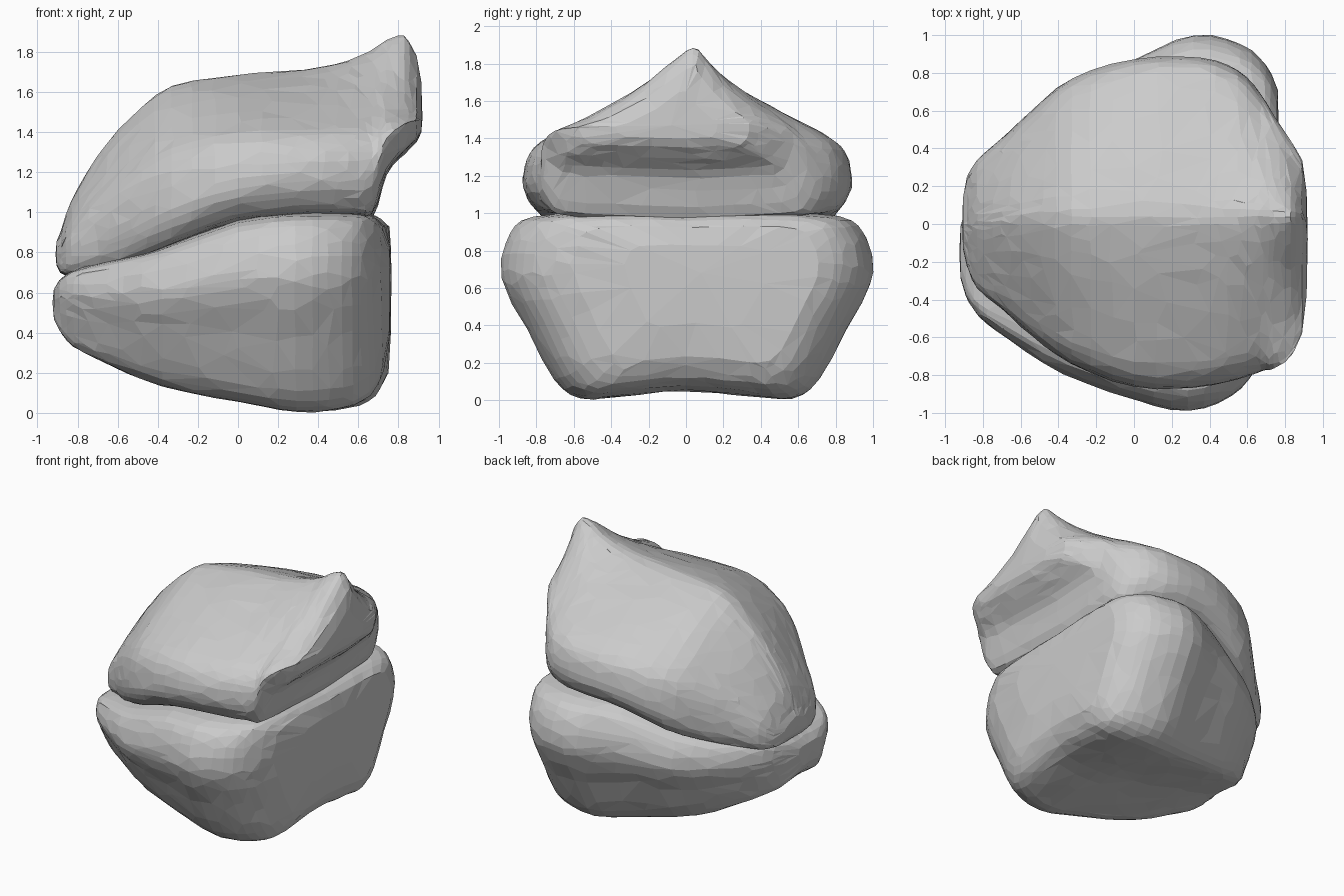
import bpy, bmesh, random
from mathutils import Vector

if "Cube" in bpy.data.objects:
    bpy.data.objects.remove(bpy.data.objects["Cube"])

random.seed(4)


def spline(p0, p1, p2, p3, t):
    # Catmull-Rom point between p1 and p2
    return 0.5 * (2 * p1 + (p2 - p0) * t + (2 * p0 - 5 * p1 + 4 * p2 - p3) * t * t
                  + (3 * p1 - p0 - 3 * p2 + p3) * t ** 3)


def refine(pts, steps, closed):
    n, out = len(pts), []
    for i in range(n if closed else n - 1):
        def get(k):
            return pts[k % n] if closed else pts[max(0, min(n - 1, k))]
        for s in range(steps):
            out.append(spline(get(i - 1), get(i), get(i + 1), get(i + 2), s / steps))
    return out if closed else out + [pts[-1]]


def section(row, half, skew):
    # half outline (u, v, peak drop) from bottom centre to top centre, mirrored in y
    x, yf, yb, zb, zt, yc, peak = row
    outline = half + [(-u, v, d) for u, v, d in half[-2:0:-1]]
    pts = []
    for u, v, d in outline:
        y = yc + u * ((yb - yc) if u > 0 else (yc - yf))
        drop = d * peak * (0.75 if u > 0 else 1)
        pts.append(Vector((x + skew * y * max(0, x), y, zb + (zt - zb) * (v - drop))))
    return pts


def stone(name, rows, half, tips, jitter, ratio, skew=0):
    rings = [refine(section(r, half, skew), 3, True) for r in rows]
    rails = [refine([ring[k] for ring in rings], 3, False) for k in range(len(rings[0]))]
    bm = bmesh.new()
    grid = []
    for rail in rails:
        grid.append([bm.verts.new(p + Vector([random.uniform(-jitter, jitter) for _ in range(3)]))
                     for p in rail])
    n, m = len(grid), len(grid[0])
    for i in range(n):
        a, b = grid[i], grid[(i + 1) % n]
        for j in range(m - 1):
            bm.faces.new((a[j], b[j], b[j + 1], a[j + 1]))
    for j, tip in zip((0, m - 1), tips):
        # rounded end: a shrunken ring, then a pole
        t = Vector(tip)
        inner = []
        for i in range(n):
            c = grid[i][j].co
            inner.append(bm.verts.new(c.lerp(t, 0.4) + Vector(((t.x - c.x) * 0.4, 0, 0))))
        pole = bm.verts.new(t)
        for i in range(n):
            k = (i + 1) % n
            bm.faces.new((grid[i][j], grid[k][j], inner[k], inner[i]))
            bm.faces.new((inner[i], inner[k], pole))
    bmesh.ops.recalc_face_normals(bm, faces=bm.faces)
    mesh = bpy.data.meshes.new(name)
    bm.to_mesh(mesh)
    bm.free()
    ob = bpy.data.objects.new(name, mesh)
    bpy.context.collection.objects.link(ob)
    # chipped, irregular facets
    dec = ob.modifiers.new("facets", 'DECIMATE')
    dec.ratio = ratio
    return ob


# Lower stone: wide belt, tapering base, flat top, flat right face
lower_half = [(0, .05, 0), (.35, .02, 0), (.57, .01, 0), (.71, .11, 0), (.86, .38, 0), (.97, .58, 0),
              (1, .72, 0), (.95, .89, 0), (.82, .98, 0), (.4, 1, 0), (0, .99, 0)]
# x, y front, y back, z bottom, z top, y centre, peak
lower_rows = [
    (-.89, -.38, .08, .41, .66, -.15, 0),
    (-.82, -.49, .28, .33, .71, -.12, 0),
    (-.65, -.62, .50, .24, .755, -.06, 0),
    (-.38, -.79, .71, .13, .825, 0, 0),
    (0, -.93, .87, .05, .965, 0, 0),
    (.30, -.99, 1.0, 0, 1.0, 0, 0),
    (.54, -.91, .95, .02, 1.0, 0, 0),
    (.67, -.77, .84, .08, .985, 0, 0),
    (.735, -.60, .71, .20, .93, .03, 0),
]
stone("lower_stone", lower_rows, lower_half, [(-.925, -.15, .55), (.765, .08, .68)], .003, .45, .05)

# Upper stone: sagging underside, upright rim, ridged roof rising to a peak on the right
upper_half = [(0, -.02, 0), (.5, 0, 0), (.82, .02, 0), (.93, .08, 0), (1, .23, 0), (.98, .44, 0.25),
              (.9, .57, .36), (.72, .69, .40), (.4, .86, .32), (.16, .96, .12), (0, 1, 0)]
upper_rows = [
    (-.885, -.22, .24, .70, .90, 0, 0),
    (-.83, -.34, .34, .69, 1.06, 0, 0),
    (-.70, -.45, .45, .71, 1.28, .02, 0),
    (-.54, -.59, .60, .75, 1.47, .03, 0),
    (-.33, -.74, .77, .83, 1.63, .04, 0),
    (0, -.86, .87, .95, 1.685, .04, 0),
    (.35, -.86, .88, .98, 1.715, .04, .06),
    (.55, -.82, .81, .98, 1.76, .04, .12),
    (.67, -.78, .69, .99, 1.81, .04, .2),
    (.74, -.76, .57, 1.20, 1.86, .04, .55),
    (.83, -.70, .44, 1.30, 1.88, .04, .8),
    (.89, -.58, .34, 1.36, 1.78, .03, .8),
]
stone("upper_stone", upper_rows, upper_half, [(-.91, 0, .79), (.92, -.08, 1.47)], .003, .45)
